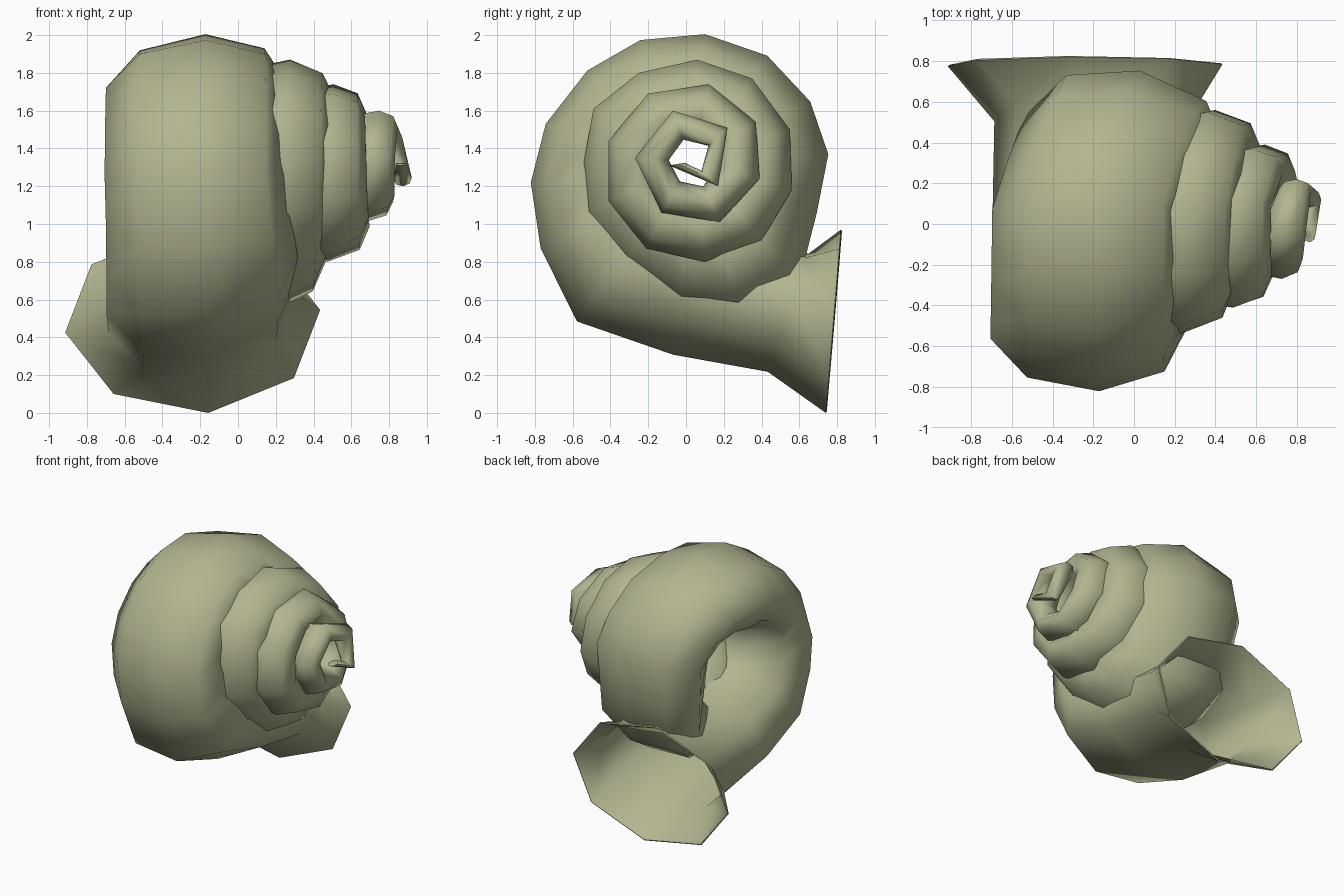
import bpy
import bmesh
from math import sin, cos, atan2, radians, degrees, pi
from mathutils import Vector

default_cube = bpy.data.objects.get("Cube")
if default_cube:
    bpy.data.objects.remove(default_cube, do_unlink=True)

# Coil axis runs along x through this point in (y, z)
AXIS = Vector((.03, 1.33))
SIDES = 8
TWIST = radians(-7)

# Outer edge of the coil in (y, z), from the apex outwards
OUTLINE = [
    # small inner whorls
    (-.09, 1.31), (.17, 1.2), (.22, 1.51), (-.07, 1.6), (-.27, 1.35),
    (-.13, 1.06), (.18, 1.01), (.39, 1.24), (.37, 1.54), (.12, 1.74),
    # middle whorl
    (-.2, 1.69), (-.41, 1.44), (-.41, 1.12), (-.21, .87), (.1, .8),
    (.4, .91), (.56, 1.18), (.55, 1.5), (.35, 1.77), (.06, 1.87),
    (-.25, 1.8), (-.49, 1.61), (-.54, 1.33),
    # body whorl
    (-.54, 1.05), (-.35, .76), (-.03, .53), (.31, .49), (.6, .67),
    (.7, 1.06), (.76, 1.37), (.66, 1.65), (.43, 1.89), (.1, 2),
    (-.24, 1.97), (-.52, 1.81), (-.74, 1.53), (-.82, 1.22), (-.77, .87),
]

# Tube size along the coil: angle, radial half size, x centre, x half size, lean
GROWTH = [
    (170, .04, .86, .03, 0),
    (317, .06, .87, .05, 0),
    (405, .07, .79, .08, 0),
    (450, .08, .74, .11, 0),
    (540, .09, .71, .12, 0),
    (640, .10, .66, .17, 0),
    (710, .12, .62, .17, 0),
    (800, .13, .48, .19, 0),
    (900, .15, .46, .22, 0),
    (1000, .17, .44, .26, 0),
    (1080, .18, .35, .26, 0),
    (1170, .19, .24, .26, 0),
    (1260, .21, .19, .31, 0),
    (1350, .28, .05, .45, -.25),
    (1443, .30, -.03, .49, -.18),
    (1524, .27, -.23, .47, .15),
    (1627, .28, -.23, .48, .05),
    (1660, .31, -.20, .50, -.05),
]

# Straight run to the flared lip: outer (y, z), inner (y, z), x centre, x half size, lean
MOUTH = [
    ((-.58, .48), (-.17, 1.04), -.19, .51, -.12),
    ((-.07, .30), (.10, .95), -.19, .51, -.2),
    ((.43, .21), (.65, .85), -.19, .50, -.2),
    ((.74, 0), (.82, .97), -.24, .68, 0),
]


def tube_size(angle):
    """Interpolate the growth table at an angle in degrees."""
    for low, high in zip(GROWTH, GROWTH[1:]):
        if angle <= high[0]:
            t = (angle - low[0]) / (high[0] - low[0])
            return [a + (b - a) * t for a, b in zip(low[1:], high[1:])]
    return GROWTH[-1][1:]


def coil_sections():
    """One section for each outline point, facing the coil axis."""
    sections = []
    angle = GROWTH[0][0]
    for point in OUTLINE:
        outer = Vector(point)
        spoke = outer - AXIS
        angle += (degrees(atan2(spoke.y, spoke.x)) - angle) % 360
        half, x, half_x, lean = tube_size(angle)
        inner = outer - spoke.normalized() * 2 * half
        sections.append((outer, inner, x, half_x, lean))
    return sections


def add_ring(bm, section):
    """One eight-sided cross-section of the tube."""
    outer, inner, x, half_x, lean = section
    outer, inner = Vector(outer), Vector(inner)
    centre = (outer + inner) / 2
    arm = (outer - inner) / 2 / cos(TWIST)
    ring = []
    for k in range(SIDES):
        phi = 2 * pi * k / SIDES + TWIST
        p = centre + arm * (sin(phi) + lean * cos(phi))
        ring.append(bm.verts.new((x + half_x * cos(phi), p.x, p.y)))
    return ring


# Shell tube, swept from the closed apex to the open mouth
bm = bmesh.new()
rings = [add_ring(bm, s) for s in coil_sections() + MOUTH]
for ring, following in zip(rings, rings[1:]):
    for k in range(SIDES):
        n = (k + 1) % SIDES
        bm.faces.new((ring[k], ring[n], following[n], following[k]))
bm.faces.new(rings[0][::-1])
mesh = bpy.data.meshes.new("spiral_shell")
bm.to_mesh(mesh)
bm.free()
shell = bpy.data.objects.new("spiral_shell", mesh)
bpy.context.collection.objects.link(shell)

# Shell colour
olive = bpy.data.materials.new("olive_shell")
olive.use_nodes = True
colour = (.45, .46, .28, 1)
olive.diffuse_color = colour
olive.node_tree.nodes["Principled BSDF"].inputs["Base Color"].default_value = colour
mesh.materials.append(olive)

# Thin wall with a crisp lip, smooth elsewhere
bpy.ops.object.select_all(action="DESELECT")
shell.select_set(True)
bpy.context.view_layer.objects.active = shell
wall = shell.modifiers.new("thin_wall", "SOLIDIFY")
wall.thickness = 0.01
wall.offset = -1
bpy.ops.object.modifier_apply(modifier=wall.name)
bpy.ops.object.shade_smooth_by_angle(angle=radians(75))
